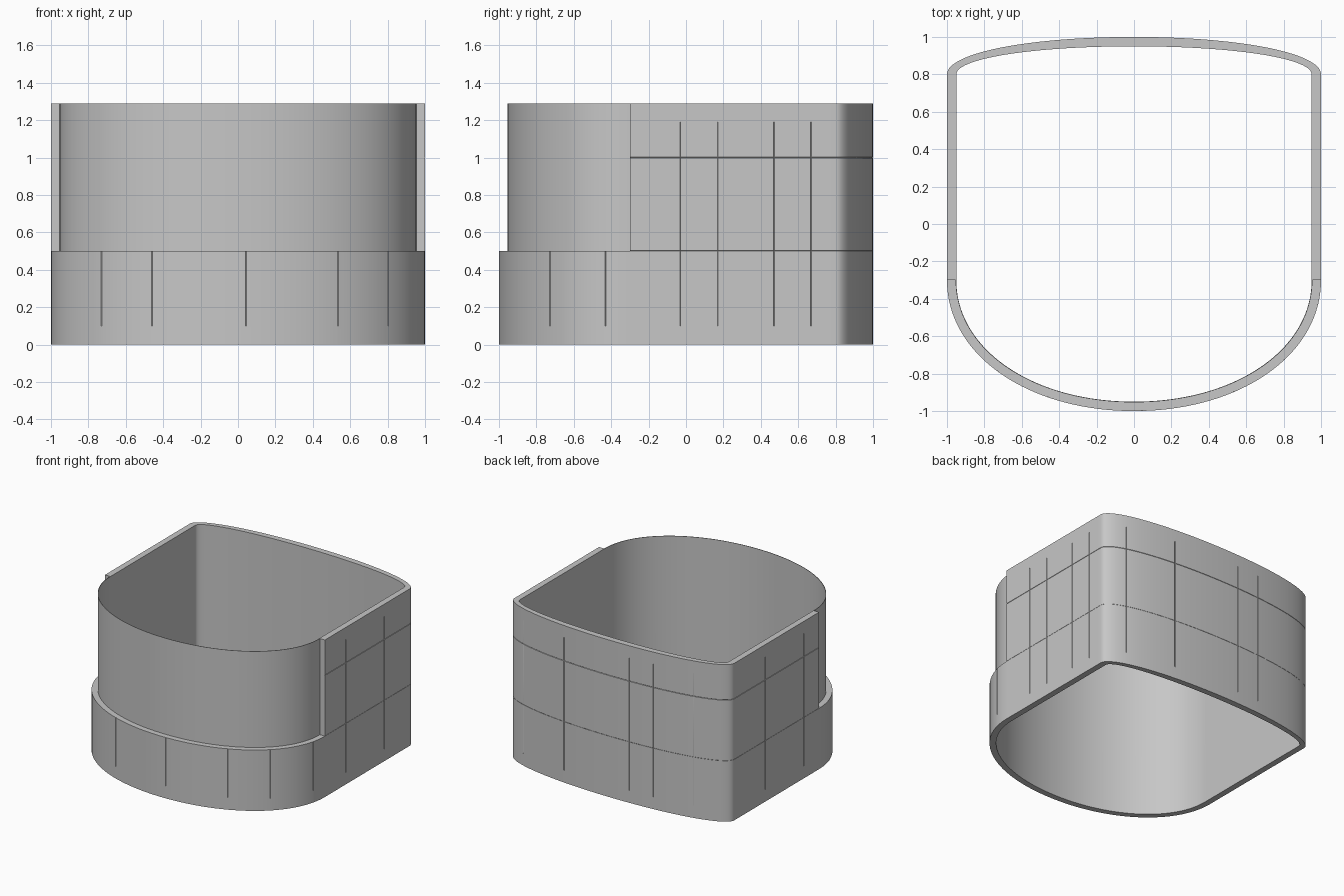
import bpy, bmesh
from mathutils import Vector

cube = bpy.data.objects.get("Cube")
if cube:
    bpy.data.objects.remove(cube, do_unlink=True)

grey = bpy.data.materials.new("plain grey")
grey.use_nodes = True
COLOUR = (0.57, 0.57, 0.57, 1)
grey.diffuse_color = COLOUR
grey.node_tree.nodes["Principled BSDF"].inputs["Base Color"].default_value = COLOUR

FRONT, BACK, WALL = -0.3, 0.8, 0.05   # ends of the straight sides, wall thickness
SLIT, DEPTH = 0.002, 0.003            # half width and depth of the seams
FULL = 0.57                           # fullness of the rounded corners
# seam places along the outline, negative on the -x side
SEAMS = [0.025, 0.35, 0.59, 0.887, 1.245, 1.427, 1.70, 1.88, 2.365, 2.733,
         -0.295, -0.515, -1.18, -1.636, -2.49, -2.753, -2.89]


def bow(t):
    """Quarter of a rounded outline, from (1, 0) to (0, 1)."""
    s = 1 - t
    return (s**3 + 3*s*s*t + 3*FULL*s*t*t, 3*FULL*s*s*t + 3*s*t*t + t**3)


def outline(v, inset=0.0):
    """Outline point: 0 is the front middle, 3 (or -3) the back middle."""
    if v > 3:
        v -= 6
    side, u, wide = (-1 if v < 0 else 1), abs(v), 1 - inset
    if u <= 1:
        x, y = bow(1 - u)
        y = FRONT - y * (1 + FRONT - inset)
    elif u <= 2:
        x, y = 1, FRONT + (u - 1) * (BACK - FRONT)
    else:
        x, y = bow(u - 2)
        y = BACK + y * (1 - BACK - inset)
    return Vector((side * x * wide, y))


def stations(start, end, seams):
    """Positions along the outline, with three for every seam."""
    steps = 40
    seams = [s if s >= start else s + 6 for s in seams]
    seams = [s for s in seams if start < s < end]
    plain = [start + i / steps for i in range(round((end - start) * steps) + 1)]
    out = [(v, False) for v in plain if all(abs(v - s) > 2 * SLIT for s in seams)]
    for s in seams:
        out += [(s - SLIT, False), (s, True), (s + SLIT, False)]
    return sorted(out)


def make_wall(name, start, end, rows, seams=(), outer=0.0, inner=WALL):
    """Wall along the outline; rows are (height, seams cut, inset of the row)."""
    bm = bmesh.new()
    ring = end - start == 6
    places = stations(start, end, seams)
    if ring:
        places.pop()
    sections = []
    for v, seam in places:
        loop = [bm.verts.new((*outline(v, outer + max(inset, DEPTH * (seam and cut))), z))
                for z, cut, inset in rows]
        loop += [bm.verts.new((*outline(v, inner), rows[i][0])) for i in (-1, 0)]
        sections.append(loop)
    n = len(sections[0])
    pairs = list(zip(sections, sections[1:]))
    if ring:
        pairs.append((sections[-1], sections[0]))
    else:
        bm.faces.new(sections[0])
        bm.faces.new(sections[-1])
    for a, b in pairs:
        for i in range(n):
            j = (i + 1) % n
            bm.faces.new((a[i], b[i], b[j], a[j]))
    bmesh.ops.remove_doubles(bm, verts=bm.verts, dist=0.0001)
    bmesh.ops.recalc_face_normals(bm, faces=bm.faces)
    mesh = bpy.data.meshes.new(name)
    bm.to_mesh(mesh)
    bm.free()
    mesh.materials.append(grey)
    obj = bpy.data.objects.new(name, mesh)
    bpy.context.collection.objects.link(obj)
    bpy.ops.object.select_all(action="DESELECT")
    obj.select_set(True)
    bpy.context.view_layer.objects.active = obj
    bpy.ops.object.shade_smooth_by_angle(angle=0.5)


BASE, MID, TOP, BAND = 0.5, 1.0, 1.29, 0.1


def joint(z, direction):
    """Two rows that chamfer the edge of a course where it meets the next."""
    rows = [(z, True, DEPTH), (z + direction * SLIT, True, 0)]
    return rows[::direction]


# closed lower course with a plain foot band
make_wall("lower_wall", -3, 3,
          [(0, False, 0), (BAND, False, 0), (BAND, True, 0), (BASE, True, 0)], SEAMS)
# upper courses wrap the sides and back only
make_wall("middle_wall", 1, 5, joint(BASE, 1) + joint(MID, -1), SEAMS)
make_wall("upper_wall", 1, 5, joint(MID, 1) + [(TOP - BAND, True, 0),
          (TOP - BAND, False, 0), (TOP, False, 0)], SEAMS)
# thin curved sheet closing the front, flush with the inside of the wall
make_wall("front_sheet", -1, 1, [(BASE, False, 0), (TOP, False, 0)],
          outer=WALL - 0.004)
